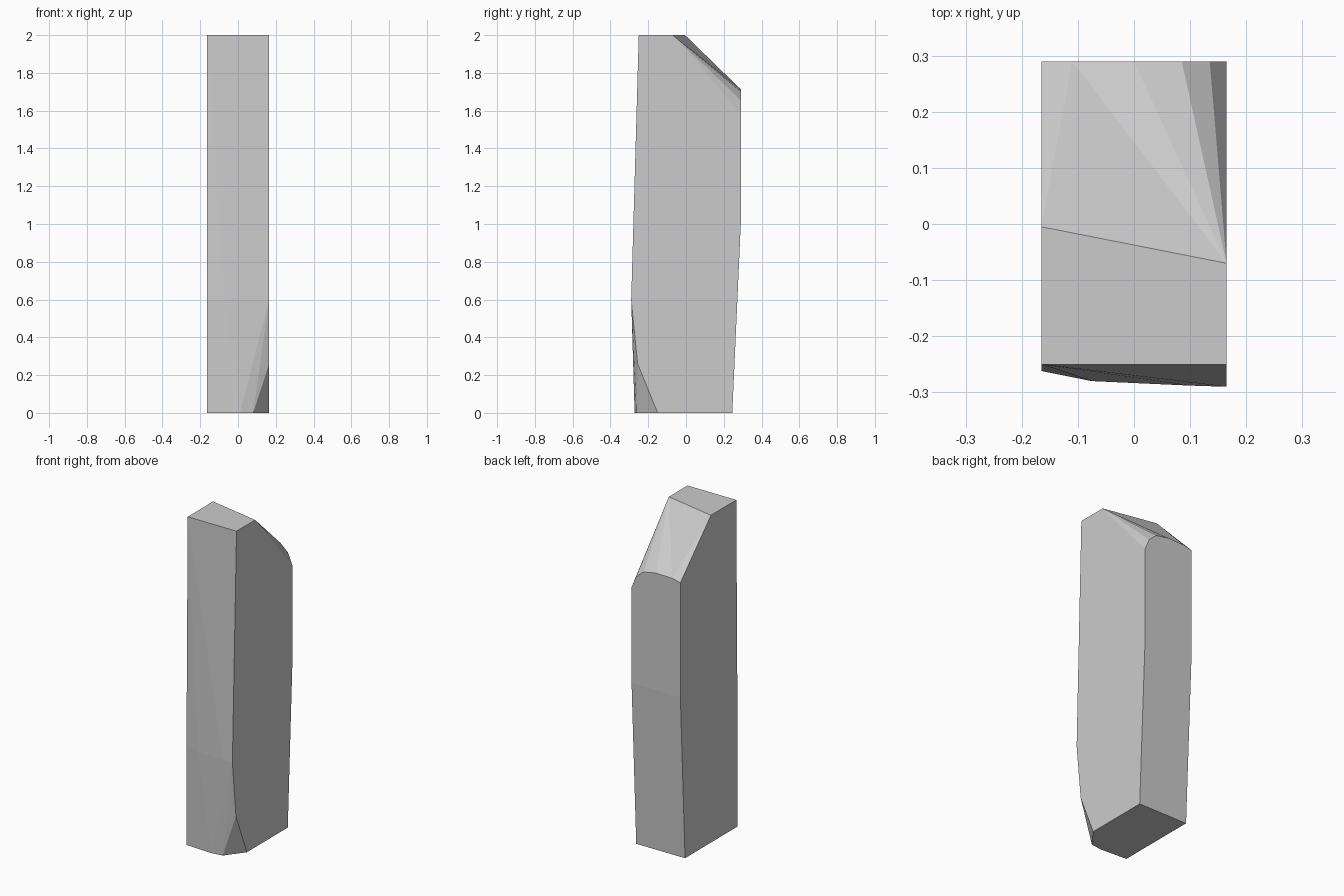
import bpy
import bmesh

cube = bpy.data.objects.get("Cube")
if cube:
    bpy.data.objects.remove(cube, do_unlink=True)

W = 0.165  # half width
bm = bmesh.new()


def points(*coords):
    return [bm.verts.new(c) for c in coords]


def face(*verts):
    bm.faces.new(verts)


def fan(tip, row):
    for a, b in zip(row, row[1:]):
        face(tip, a, b)


# Key points, each row running from -x to +x
top = points((-W, -0.25, 2), (W, -0.25, 2))
ridge = points((-W, -0.005, 2), (W, -0.07, 2))
crest = points(*[(x, 0.29, z) for x, z in (
    (-W, 1.70), (-0.11, 1.713), (0.0, 1.715), (0.085, 1.70), (0.135, 1.655), (W, 1.585))])
back = points((-W, 0.29, 1), (W, 0.29, 1))
heel = points((-W, 0.245, 0), (W, 0.245, 0))
belly = points((-W, -0.262, 0.6), (-0.075, -0.28, 0.6), (0.1, -0.288, 0.6), (W, -0.29, 0.6))
toe = points((-W, -0.262, 0), (0.01, -0.272, 0), (0.08, -0.262, 0), (W, -0.15, 0))
corner = points((W, -0.256, 0.26))[0]

# Front: gently bulging upper part, then the worn lower corner
fan(top[0], belly[:3])
face(top[0], belly[2], belly[3], top[1])
face(belly[0], toe[0], toe[1], belly[1])
fan(toe[1], belly[:0:-1])
face(belly[3], toe[1], toe[2])
face(belly[3], toe[2], corner)
face(corner, toe[2], toe[3])

# Top and sloping shoulder
face(*top, ridge[1], ridge[0])
face(ridge[0], crest[1], crest[0])
face(ridge[0], ridge[1], crest[1])
fan(ridge[1], crest[:0:-1])

# Back and base
face(*crest, back[1], back[0])
face(*back, heel[1], heel[0])
face(*toe, heel[1], heel[0])

# Flat sides
face(top[0], ridge[0], crest[0], back[0], heel[0], toe[0], belly[0])
face(top[1], ridge[1], crest[-1], back[1], heel[1], toe[3], corner, belly[3])

bmesh.ops.recalc_face_normals(bm, faces=bm.faces[:])
mesh = bpy.data.meshes.new("stone_slab")
bm.to_mesh(mesh)
bm.free()

# Plain grey stone
grey = bpy.data.materials.new("stone_grey")
grey.use_nodes = True
colour = (0.6, 0.6, 0.6, 1)
grey.diffuse_color = colour
grey.node_tree.nodes["Principled BSDF"].inputs["Base Color"].default_value = colour
mesh.materials.append(grey)

slab = bpy.data.objects.new("stone_slab", mesh)
bpy.context.scene.collection.objects.link(slab)
